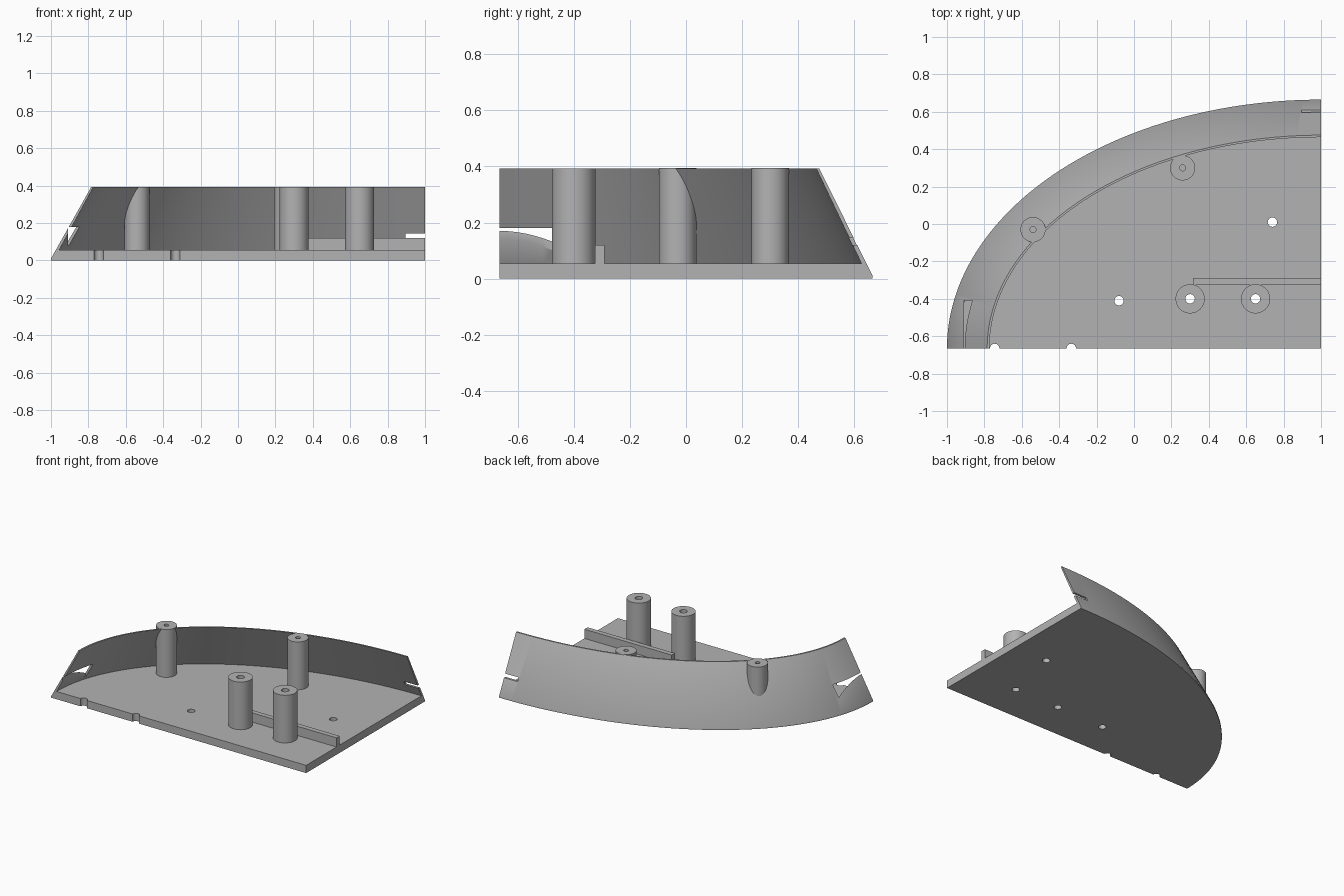
import bpy, bmesh, math
from mathutils import Matrix

if "Cube" in bpy.data.objects:
    bpy.data.objects.remove(bpy.data.objects["Cube"])

CX, CY = 1.0, -0.665          # centre of the quarter ellipse
FLOOR, TOP = 0.055, 0.393

grey = bpy.data.materials.new("light grey")
grey.diffuse_color = (0.45, 0.45, 0.45, 1)
grey.use_nodes = True
grey.node_tree.nodes["Principled BSDF"].inputs["Base Color"].default_value = grey.diffuse_color


def finish(bm, name):
    bmesh.ops.recalc_face_normals(bm, faces=bm.faces)
    me = bpy.data.meshes.new(name)
    bm.to_mesh(me)
    bm.free()
    ob = bpy.data.objects.new(name, me)
    bpy.context.collection.objects.link(ob)
    me.materials.append(grey)
    return ob


def cylinder(name, x, y, r, z0, z1, seg=48):
    bm = bmesh.new()
    bmesh.ops.create_cone(bm, cap_ends=True, segments=seg, radius1=r, radius2=r,
                          depth=z1 - z0, matrix=Matrix.Translation((x, y, (z0 + z1) / 2)))
    return finish(bm, name)


def box(name, x0, x1, y0, y1, z0, z1):
    bm = bmesh.new()
    mat = Matrix.Translation(((x0 + x1) / 2, (y0 + y1) / 2, (z0 + z1) / 2)) \
        @ Matrix.Diagonal((x1 - x0, y1 - y0, z1 - z0, 1))
    bmesh.ops.create_cube(bm, size=1, matrix=mat)
    return finish(bm, name)


def cut(ob, cutter):
    mod = ob.modifiers.new("cut", 'BOOLEAN')
    mod.operation, mod.solver, mod.object = 'DIFFERENCE', 'EXACT', cutter
    bpy.ops.object.select_all(action='DESELECT')
    bpy.context.view_layer.objects.active = ob
    ob.select_set(True)
    bpy.ops.object.modifier_apply(modifier=mod.name)
    bpy.data.objects.remove(cutter)


def smooth(ob):
    bpy.ops.object.select_all(action='DESELECT')
    bpy.context.view_layer.objects.active = ob
    ob.select_set(True)
    bpy.ops.object.shade_smooth_by_angle(angle=math.radians(30))


# Tray: floor and leaning wall, one profile swept round a quarter ellipse
profile = [(2.0, 1.33, 0), (2.0, 1.33, 0.01), (1.785, 1.14, TOP),
           (1.773, 1.129, TOP), (1.957, 1.29, FLOOR)]   # x radius, y radius, z
N = 64
bm = bmesh.new()
low = bm.verts.new((CX, CY, 0))
high = bm.verts.new((CX, CY, FLOOR))
rings = []
for i in range(N + 1):
    t = math.pi / 2 * i / N
    rings.append([bm.verts.new((CX - a * math.cos(t), CY + b * math.sin(t), z))
                  for a, b, z in profile])
for r, s in zip(rings, rings[1:]):
    for k in range(len(profile) - 1):
        bm.faces.new((r[k], s[k], s[k + 1], r[k + 1]))
bm.faces.new([low] + [r[0] for r in rings])
bm.faces.new([high] + [r[-1] for r in rings])
for r in (rings[0], rings[-1]):
    bm.faces.new([low] + r + [high])
tray = finish(bm, "tray")

# Slots at both ends of the wall
cut(tray, box("slot", -0.91, -0.7, -0.8, -0.41, 0.08, 0.18))
cut(tray, box("slot", 0.895, 1.2, 0.5, 0.75, 0.12, 0.145))

# Holes through the floor, two of them open at the front edge
for x, y in [(-0.08, -0.41), (0.74, 0.01), (0.3, -0.4), (0.65, -0.4),
             (-0.745, CY), (-0.335, CY)]:
    cut(tray, cylinder("hole", x, y, 0.025, -0.1, 0.2, 24))
smooth(tray)

# Free-standing posts with through holes
for x in (0.3, 0.65):
    post = cylinder("floor_post", x, -0.4, 0.078, FLOOR - 0.01, TOP)
    cut(post, cylinder("hole", x, -0.4, 0.025, -0.1, 0.6, 24))
    smooth(post)

# Posts merged into the wall, with blind holes
for x, y in [(-0.54, -0.03), (0.26, 0.3)]:
    post = cylinder("wall_post", x, y, 0.067, FLOOR - 0.01, TOP + 0.001)
    cut(post, cylinder("hole", x, y, 0.016, 0.15, 0.6, 24))
    smooth(post)

# Rib behind the floor posts
box("rib", 0.315, 1.0, -0.325, -0.29, FLOOR - 0.01, 0.12)
